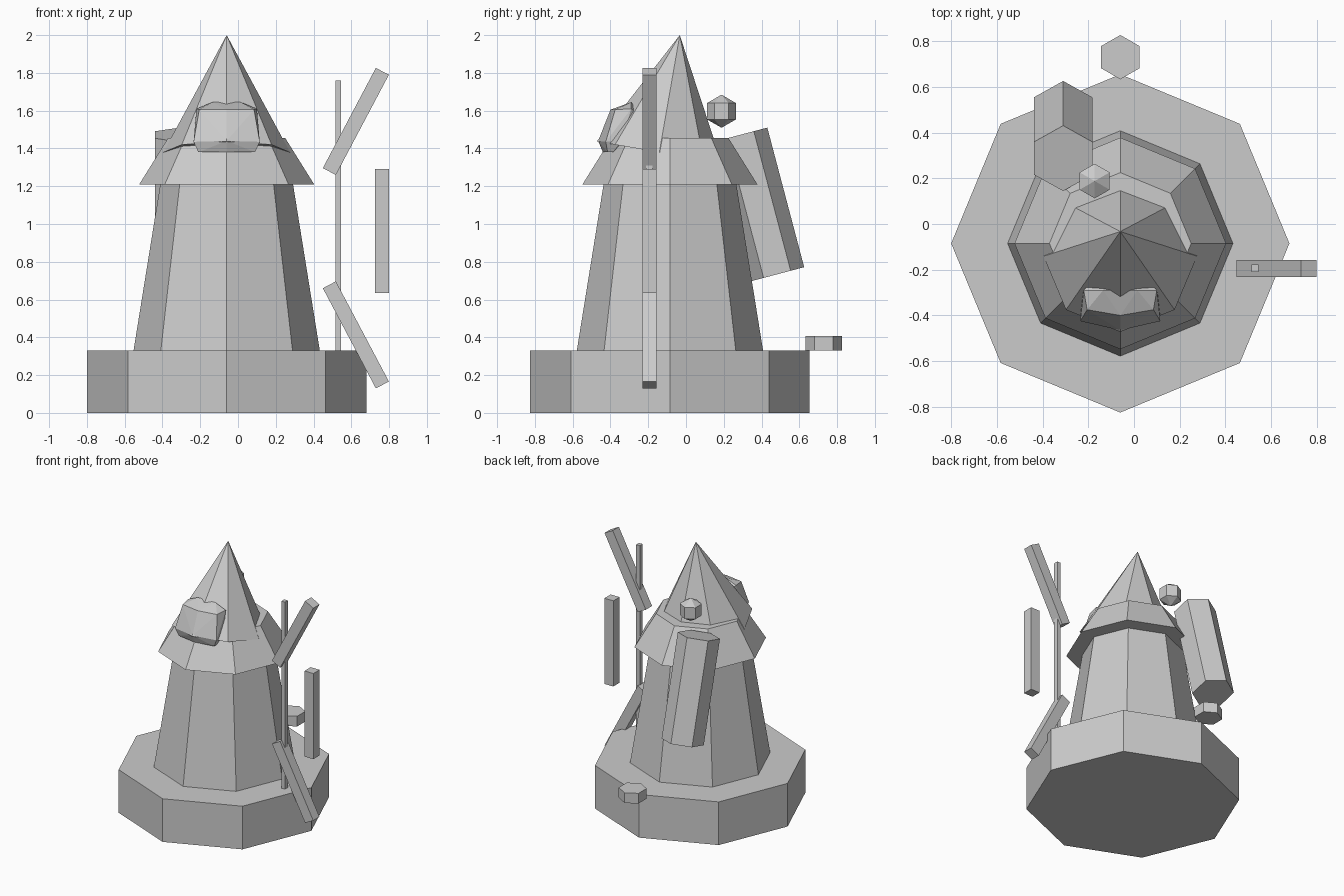
import bpy, bmesh
from math import cos, sin, pi, radians
from mathutils import Matrix, Vector

if "Cube" in bpy.data.objects:
    bpy.data.objects.remove(bpy.data.objects["Cube"])

CX, CY = -0.06, -0.085   # tower axis


def finish(name, bm, matrix=Matrix()):
    bmesh.ops.recalc_face_normals(bm, faces=bm.faces)
    me = bpy.data.meshes.new(name)
    bm.to_mesh(me)
    bm.free()
    ob = bpy.data.objects.new(name, me)
    ob.matrix_world = matrix
    bpy.context.collection.objects.link(ob)
    return ob


def lathe(name, profile, sides, loc, tilt=0.0, phase=0.0):
    """Stack of n-gon rings (radius, z); radius 0 makes a point. tilt is about x."""
    bm = bmesh.new()
    rings = []
    for r, z in profile:
        if r == 0:
            rings.append([bm.verts.new((0, 0, z))])
        else:
            rings.append([bm.verts.new((r * cos(phase + 2 * pi * i / sides),
                                        r * sin(phase + 2 * pi * i / sides), z))
                          for i in range(sides)])
    for a, b in zip(rings, rings[1:]):
        for i in range(sides):
            j = (i + 1) % sides
            if len(a) == 1:
                bm.faces.new((a[0], b[j], b[i]))
            elif len(b) == 1:
                bm.faces.new((a[i], a[j], b[0]))
            else:
                bm.faces.new((a[i], a[j], b[j], b[i]))
    for end in (rings[0], rings[-1]):
        if len(end) > 1:
            bm.faces.new(end)
    return finish(name, bm, Matrix.Translation(loc) @ Matrix.Rotation(tilt, 4, 'X'))


def box(name, loc, size, angle=0.0):
    bm = bmesh.new()
    bmesh.ops.create_cube(bm, size=1, matrix=Matrix.Diagonal((*size, 1)))
    return finish(name, bm, Matrix.Translation(loc) @ Matrix.Rotation(angle, 4, 'Y'))


# Tower: base, tapered body, flared eave
lathe("base", [(0.74, 0), (0.74, 0.33)], 8, (CX, CY, 0))
lathe("tower_body", [(0.493, 0.33), (0.345, 1.25)], 8, (CX, CY, 0))
lathe("roof_eave", [(0.463, 1.21), (0.31, 1.455)], 8, (CX, CY, 0))

# Roof cap leaning backwards, hung from its tip
lathe("roof_cap", [(0.336, -0.63), (0, 0)], 8, (CX, -0.033, 2.0), tilt=radians(-9.9))

# Faceted dormer on the roof front, half the points mirrored
half = [(0.075, -0.29, 1.645), (0.16, -0.29, 1.61), (0.145, -0.375, 1.605),
        (0, -0.40, 1.605), (0.175, -0.425, 1.435), (0, -0.465, 1.44),
        (0.15, -0.415, 1.38), (0, -0.44, 1.38), (0.15, -0.385, 1.38),
        (0.17, -0.34, 1.44), (0.10, -0.22, 1.55)]
bm = bmesh.new()
for x, y, z in half:
    for s in ((1, -1) if x else (1,)):
        bm.verts.new((s * x, y, z))
res = bmesh.ops.convex_hull(bm, input=bm.verts)
loose = [v for v in bm.verts if not v.link_faces]
bmesh.ops.delete(bm, geom=loose, context='VERTS')
finish("dormer", bm, Matrix.Translation((CX, 0, 0)))

# Back parts: leaning barrel, small faceted ball, step stone
lathe("leaning_barrel", [(0.148, -0.382), (0.148, 0.382)], 6, (-0.31, 0.385, 1.103),
      tilt=radians(14.8), phase=pi / 2)
R = 0.0875
lathe("ball", [(0, -R), (0.866 * R, -R / 2), (0.866 * R, R / 2), (0, R)], 6,
      (-0.172, 0.188, 1.597), phase=pi / 2)
lathe("step_stone", [(0.097, 0.33), (0.097, 0.408)], 6, (CX, 0.73, 0), phase=pi / 2)

# Sail wheel beside the tower: pole and three blades
SY = -0.194
box("sail_pole", (0.53, SY, 0.963), (0.03, 0.034, 1.595))
box("sail_blade_middle", (0.762, SY, 0.963), (0.075, 0.075, 0.655))
for name, s in (("upper", 1), ("lower", -1)):
    box("sail_blade_" + name, (0.624, SY, 0.978 + s * 0.565), (0.078, 0.075, 0.6),
        s * radians(27.9))
